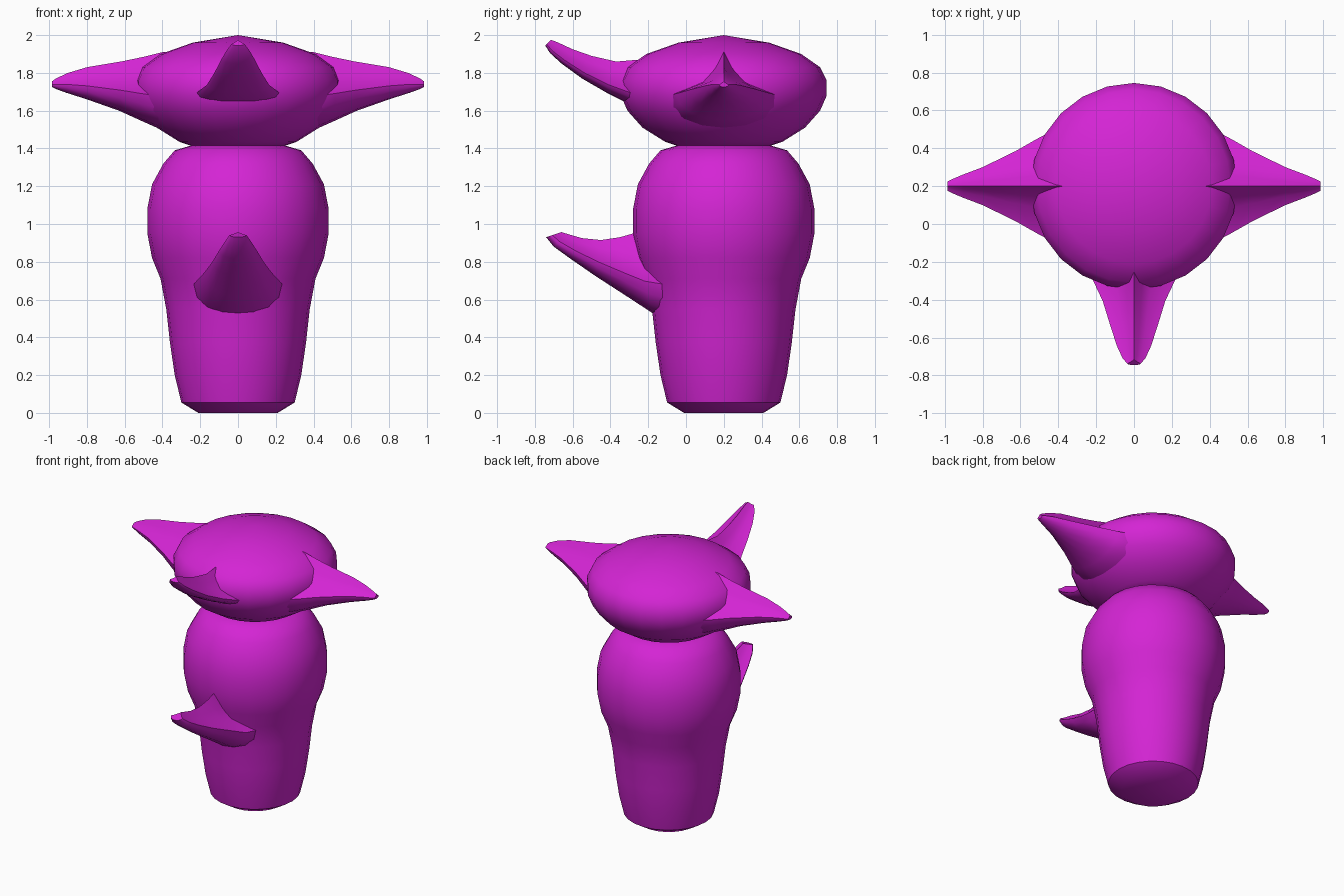
import bpy, bmesh
from math import sin, cos, pi, radians
from mathutils import Vector

cube = bpy.data.objects.get("Cube")
if cube:
    bpy.data.objects.remove(cube)

magenta = bpy.data.materials.new("magenta")
magenta.use_nodes = True
colour = (0.66, 0.018, 0.66, 1)
magenta.diffuse_color = colour
magenta.node_tree.nodes["Principled BSDF"].inputs["Base Color"].default_value = colour

AXIS_Y = 0.2
SEGMENTS = 24


def loft(name, rings, angle):
    """Skin closed rings of points, cap both ends and shade smooth by angle."""
    bm = bmesh.new()
    loops = [[bm.verts.new(p) for p in ring] for ring in rings]
    n = len(loops[0])
    for a, b in zip(loops, loops[1:]):
        for i in range(n):
            j = (i + 1) % n
            bm.faces.new((a[i], a[j], b[j], b[i]))
    bm.faces.new(loops[0])
    bm.faces.new(loops[-1])
    bmesh.ops.remove_doubles(bm, verts=bm.verts, dist=0.0005)
    bmesh.ops.recalc_face_normals(bm, faces=bm.faces)
    mesh = bpy.data.meshes.new(name)
    bm.to_mesh(mesh)
    bm.free()
    mesh.materials.append(magenta)
    obj = bpy.data.objects.new(name, mesh)
    bpy.context.collection.objects.link(obj)
    bpy.ops.object.select_all(action='DESELECT')
    obj.select_set(True)
    bpy.context.view_layer.objects.active = obj
    bpy.ops.object.shade_smooth_by_angle(angle=radians(angle))
    return obj


def lathe(name, profile, angle=40):
    turns = [2 * pi * i / SEGMENTS for i in range(SEGMENTS)]
    return loft(name, [[(r * cos(t), AXIS_Y + r * sin(t), z) for t in turns]
                       for r, z in profile], angle)


def spike(name, sections, place, corner):
    """Ridged spike; each section is top reach, top z, bottom reach, bottom z, half width.
    The belly is round, the upper flanks are hollow and meet in a ridge."""
    rings = []
    for k, (top_d, top_z, low_d, low_z, half) in enumerate(sections):
        hollow = 0.62 + 0.3 * k / (len(sections) - 1)
        outline = [(cos(pi * i / 8), corner * (1 - sin(pi * i / 8))) for i in range(9)]
        flank = [(0.66 * hollow, 0.30), (0.32 * hollow, 0.62)]
        rise = [(w, corner + (1 - corner) * h) for w, h in flank]
        outline += [(-w, h) for w, h in rise] + [(0, 1)] + [(w, h) for w, h in rise[::-1]]
        rings.append([place(w * half, low_d + (top_d - low_d) * h,
                            low_z + (top_z - low_z) * h) for w, h in outline])
    return loft(name, rings, 50)


# Body and head, turned about the same upright axis
lathe("body", [(0.21, 0), (0.30, 0.055), (0.335, 0.2), (0.36, 0.37), (0.38, 0.55),
               (0.41, 0.71), (0.455, 0.82), (0.48, 0.95), (0.48, 1.08), (0.455, 1.21),
               (0.395, 1.32), (0.335, 1.39), (0.25, 1.415)])
lathe("head", [(0.25, 1.415), (0.31, 1.435), (0.43, 1.51), (0.51, 1.6), (0.545, 1.68),
               (0.545, 1.76), (0.51, 1.83), (0.41, 1.90), (0.24, 1.96), (0, 2.0)])

# Ears, one per side
ear = [(0.30, 1.915, 0.30, 1.49, 0.30), (0.40, 1.91, 0.43, 1.51, 0.30),
       (0.50, 1.885, 0.52, 1.55, 0.25), (0.62, 1.86, 0.63, 1.60, 0.185),
       (0.80, 1.83, 0.80, 1.66, 0.10), (0.90, 1.80, 0.91, 1.695, 0.06),
       (0.965, 1.77, 0.965, 1.715, 0.035), (0.985, 1.755, 0.985, 1.725, 0.025)]
for side, name in ((1, "left_ear"), (-1, "right_ear")):
    spike(name, ear, lambda w, d, z: Vector((side * d, AXIS_Y + w, z)), 0.42)

# Front horn on the head and front arm on the body
forward = lambda w, d, z: Vector((w, -d, z))
spike("horn", [(0.12, 1.88, 0.15, 1.60, 0.25), (0.25, 1.87, 0.29, 1.63, 0.225),
               (0.37, 1.86, 0.42, 1.695, 0.165), (0.50, 1.89, 0.55, 1.77, 0.125),
               (0.60, 1.925, 0.66, 1.85, 0.09), (0.68, 1.962, 0.72, 1.905, 0.06),
               (0.715, 1.975, 0.745, 1.945, 0.035)], forward, 0.25)
spike("arm", [(0.10, 0.97, 0.08, 0.48, 0.24), (0.28, 0.95, 0.18, 0.53, 0.22),
              (0.35, 0.93, 0.31, 0.615, 0.18), (0.45, 0.915, 0.48, 0.725, 0.135),
              (0.55, 0.925, 0.61, 0.815, 0.10), (0.62, 0.945, 0.70, 0.88, 0.07),
              (0.66, 0.957, 0.74, 0.93, 0.045)], forward, 0.4)
